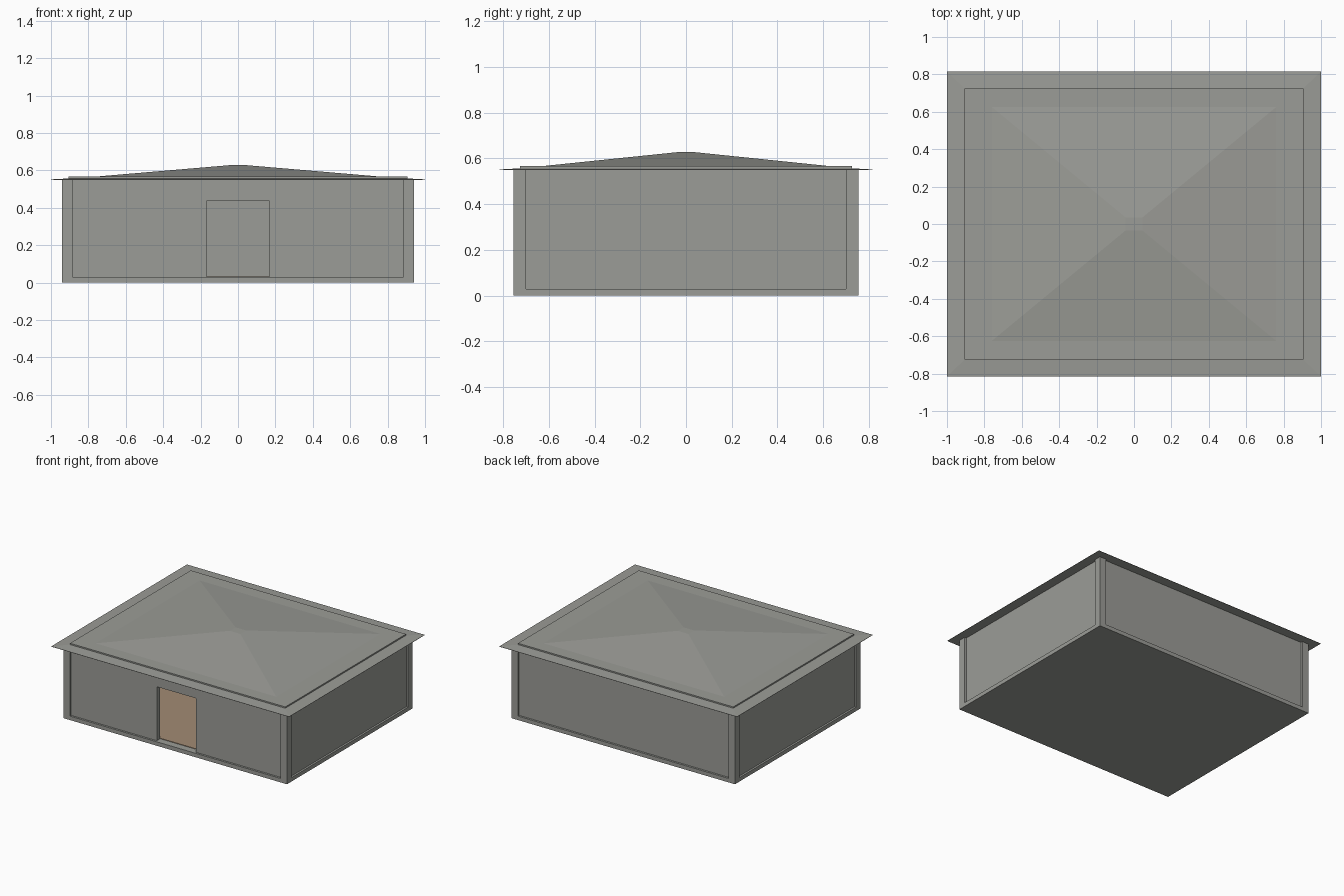
import bpy
import bmesh

old = bpy.data.objects.get("Cube")
if old:
    bpy.data.objects.remove(old)


def make_material(name, colour):
    mat = bpy.data.materials.new(name)
    mat.use_nodes = True
    mat.diffuse_color = colour
    mat.node_tree.nodes["Principled BSDF"].inputs["Base Color"].default_value = colour
    return mat


stone = make_material("grey stone", (0.33, 0.335, 0.31, 1))
wood = make_material("tan floor", (0.36, 0.26, 0.175, 1))

HX, HY = 0.94, 0.755            # half size of the body
BASE, EAVE = 0.03, 0.55         # top of the base slab, underside of the roof
POST, RECESS = 0.055, 0.015     # corner post width, wall set-back
DOOR_X, DOOR_TOP = 0.165, 0.44


def finish(name, bm, mat):
    bmesh.ops.recalc_face_normals(bm, faces=bm.faces)
    mesh = bpy.data.meshes.new(name)
    bm.to_mesh(mesh)
    bm.free()
    mesh.materials.append(mat)
    obj = bpy.data.objects.new(name, mesh)
    bpy.context.collection.objects.link(obj)
    return obj


def stepped(name, rings, mat):
    """Stack of rectangles (half x, half y, z) joined into a closed solid."""
    bm = bmesh.new()
    loops = [[bm.verts.new((sx * hx, sy * hy, z))
              for sx, sy in ((-1, -1), (1, -1), (1, 1), (-1, 1))]
             for hx, hy, z in rings]
    for low, high in zip(loops, loops[1:]):
        for i in range(4):
            j = (i + 1) % 4
            bm.faces.new((low[i], low[j], high[j], high[i]))
    bm.faces.new(loops[0])
    bm.faces.new(loops[-1])
    return finish(name, bm, mat)


def box(name, x, y, z, mat):
    """Box from (min, max) pairs."""
    bm = bmesh.new()
    bmesh.ops.create_cube(bm, size=1)
    for v in bm.verts:
        v.co = [r[0] if c < 0 else r[1] for c, r in zip(v.co, (x, y, z))]
    return finish(name, bm, mat)


# Base slab and interior floor
stepped("base_slab", [(HX, HY, 0), (HX, HY, BASE)], stone)
box("floor", (POST - HX, HX - POST), (POST - HY, HY - POST),
    (BASE - 0.002, BASE + 0.004), wood)

# Corner posts
for sx, x_name in ((-1, "right"), (1, "left")):
    for sy, y_name in ((-1, "front"), (1, "back")):
        box(f"{y_name}_{x_name}_post",
            sorted((sx * HX, sx * (HX - POST))),
            sorted((sy * HY, sy * (HY - POST))), (BASE, EAVE), stone)

# Side and back walls, set back between the posts
ix, iy = HX - POST, HY - POST
for s, name in ((-1, "right_wall"), (1, "left_wall")):
    box(name, sorted((s * ix, s * (HX - RECESS))), (-iy, iy), (BASE, EAVE), stone)
box("back_wall", (-ix, ix), (iy, HY - RECESS), (BASE, EAVE), stone)

# Front wall as one outline around the open doorway
bm = bmesh.new()
outline = [(-ix, BASE), (-DOOR_X, BASE), (-DOOR_X, DOOR_TOP), (DOOR_X, DOOR_TOP),
           (DOOR_X, BASE), (ix, BASE), (ix, EAVE), (-ix, EAVE)]
face = bm.faces.new([bm.verts.new((x, RECESS - HY, z)) for x, z in outline])
extruded = bmesh.ops.extrude_face_region(bm, geom=[face])["geom"]
bmesh.ops.translate(bm, vec=(0, POST - RECESS, 0),
                    verts=[v for v in extruded if isinstance(v, bmesh.types.BMVert)])
finish("front_wall", bm, stone)

# Roof: sloped eave, raised flat border, shallow hip with a small flat top
stepped("roof", [(1, 0.815, EAVE), (1, 0.815, EAVE + 0.002),
                 (0.905, 0.725, 0.557), (0.905, 0.725, 0.567),
                 (0.76, 0.625, 0.567), (0.045, 0.035, 0.628)], stone)
